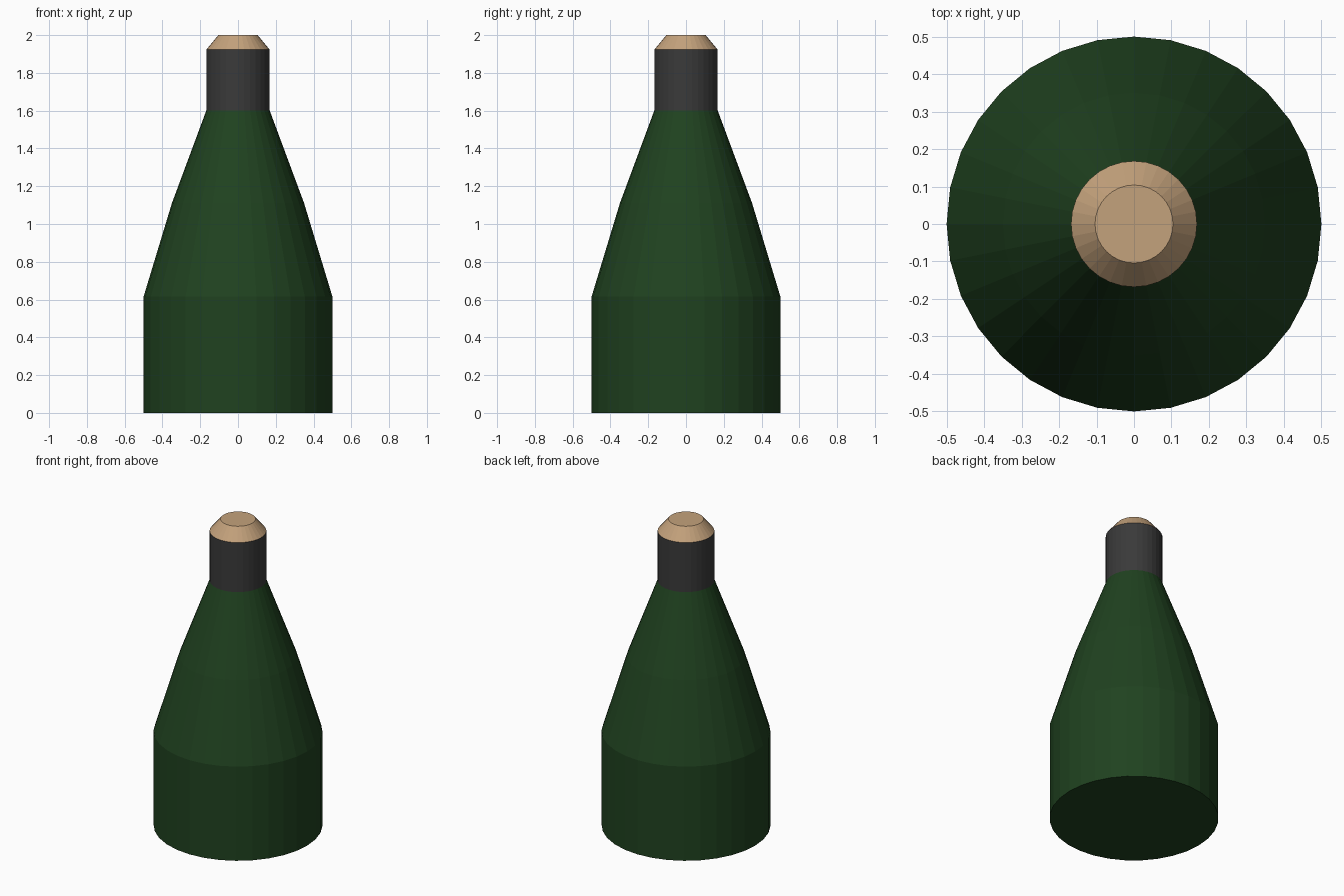
import bpy, bmesh
from math import cos, sin, tau

if "Cube" in bpy.data.objects:
    bpy.data.objects.remove(bpy.data.objects["Cube"])

SIDES = 32


def lathe(name, profile, color, cap_bottom=False, cap_top=False):
    """Revolve (radius, z) points around the z axis with flat facets."""
    bm = bmesh.new()
    rings = [[bm.verts.new((r * cos(tau * i / SIDES), r * sin(tau * i / SIDES), z))
              for i in range(SIDES)] for r, z in profile]
    for low, high in zip(rings, rings[1:]):
        for i in range(SIDES):
            j = (i + 1) % SIDES
            bm.faces.new((low[i], low[j], high[j], high[i]))
    if cap_bottom:
        bm.faces.new(rings[0][::-1])
    if cap_top:
        bm.faces.new(rings[-1])
    mesh = bpy.data.meshes.new(name)
    bm.to_mesh(mesh)
    bm.free()
    mat = bpy.data.materials.new(name + "_color")
    mat.diffuse_color = (*color, 1)
    mat.use_nodes = True
    mat.node_tree.nodes["Principled BSDF"].inputs["Base Color"].default_value = mat.diffuse_color
    mesh.materials.append(mat)
    obj = bpy.data.objects.new(name, mesh)
    bpy.context.collection.objects.link(obj)
    return obj


# Green glass body with sloping shoulder
lathe("bottle_body", [(0.5, 0), (0.5, 0.615), (0.35, 1.11), (0.168, 1.6)],
      (0.014, 0.054, 0.014), cap_bottom=True)

# Dark neck wrap
lathe("neck_wrap", [(0.168, 1.6), (0.168, 1.923)], (0.042, 0.042, 0.042))

# Tapered cork
lathe("cork", [(0.168, 1.923), (0.104, 2.0)], (0.55, 0.36, 0.2), cap_top=True)
